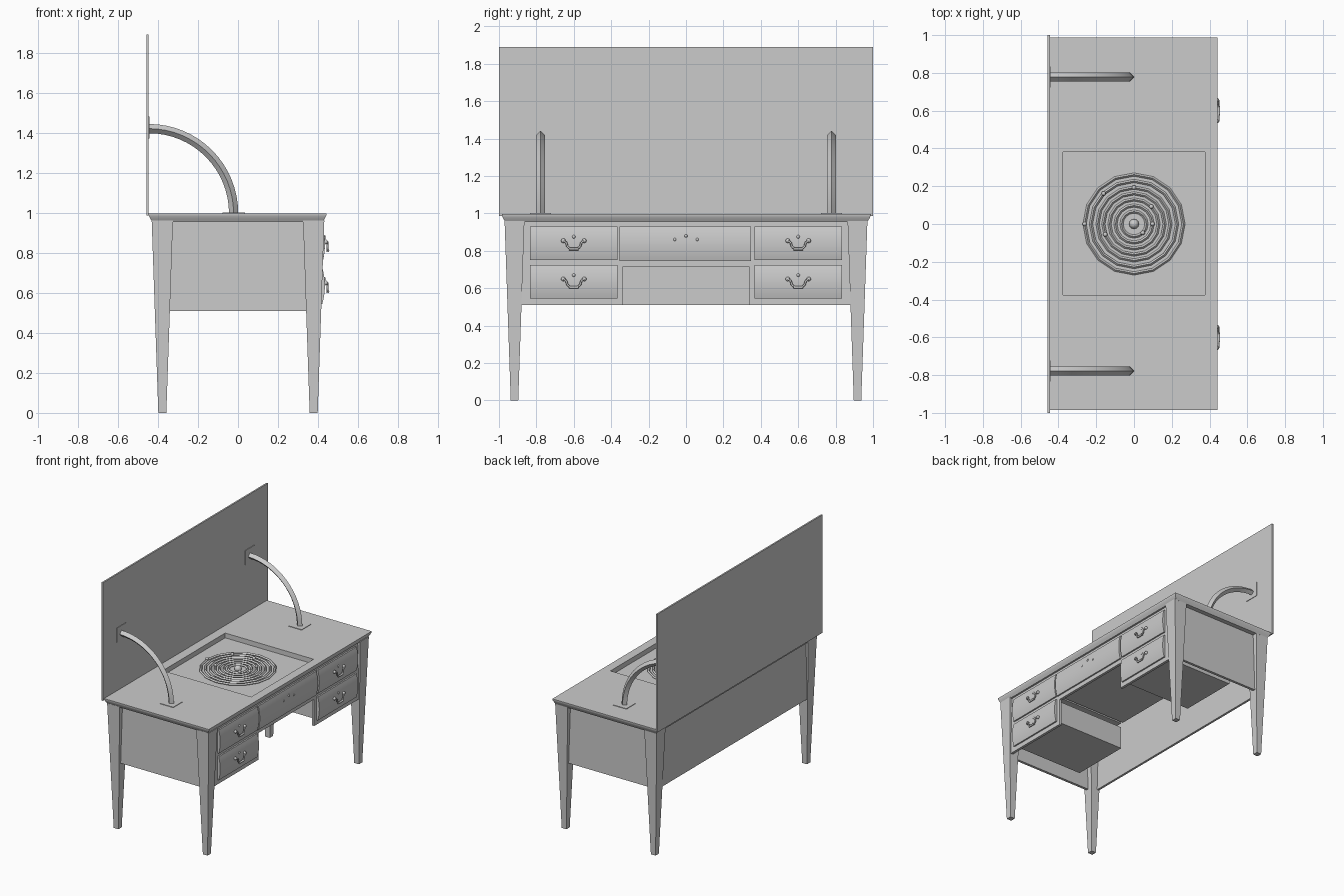
import bpy, math
from mathutils import Vector

if "Cube" in bpy.data.objects:
    bpy.data.objects.remove(bpy.data.objects["Cube"])


def mesh_obj(name, verts, faces, smooth=None):
    me = bpy.data.meshes.new(name)
    me.from_pydata(verts, [], faces)
    ob = bpy.data.objects.new(name, me)
    bpy.context.collection.objects.link(ob)
    bpy.ops.object.select_all(action='DESELECT')
    bpy.context.view_layer.objects.active = ob
    ob.select_set(True)
    bpy.ops.object.mode_set(mode='EDIT')
    bpy.ops.mesh.select_all(action='SELECT')
    bpy.ops.mesh.normals_make_consistent(inside=False)
    bpy.ops.object.mode_set(mode='OBJECT')
    if smooth:
        bpy.ops.object.shade_smooth_by_angle(angle=math.radians(smooth))
    return ob


def loft(name, rings, smooth=None):
    """Skin equal-length vertex rings and cap both ends."""
    n = len(rings[0])
    faces = [tuple(range(n)), tuple(range((len(rings) - 1) * n, len(rings) * n))]
    for r in range(len(rings) - 1):
        for i in range(n):
            j = (i + 1) % n
            faces.append((r * n + i, r * n + j, (r + 1) * n + j, (r + 1) * n + i))
    return mesh_obj(name, [v for ring in rings for v in ring], faces, smooth)


def rect(x0, x1, y0, y1, z):
    return [(x0, y0, z), (x1, y0, z), (x1, y1, z), (x0, y1, z)]


def box(name, x0, x1, y0, y1, z0, z1):
    return loft(name, [rect(x0, x1, y0, y1, z0), rect(x0, x1, y0, y1, z1)])


def ball(name, loc, r, seg=10, rings=6):
    bpy.ops.mesh.primitive_uv_sphere_add(segments=seg, ring_count=rings, radius=r, location=loc)
    ob = bpy.context.object
    ob.name = name
    bpy.ops.object.shade_smooth_by_angle(angle=math.radians(60))
    return ob


def tube(name, pts, r):
    cu = bpy.data.curves.new(name, 'CURVE')
    cu.dimensions = '3D'
    cu.bevel_depth, cu.bevel_resolution, cu.use_fill_caps = r, 2, True
    sp = cu.splines.new('POLY')
    sp.points.add(len(pts) - 1)
    for p, co in zip(sp.points, pts):
        p.co = (*co, 1)
    ob = bpy.data.objects.new(name, cu)
    bpy.context.collection.objects.link(ob)
    return ob


# Desk top: moulded edge, then a square recess sunk into the surface
edge = [(.018, .954), (.016, .960), (.010, .968), (.004, .980), (0, .990), (0, .997)]
rings = [rect(-.447 + i, .442 - i, -.985 + i, .988 - i, z) for i, z in edge]
rings += [rect(-.375, .375, -.375, .38, z) for z in (.997, .96)]
loft("desk_top", rings, 35)

# Tall back screen
box("back_screen", -.458, -.446, -1, 1, .985, 1.89)

# Tapered legs
for sx in (-1, 1):
    for sy in (-1, 1):
        cx, cy = sx * .378, sy * .917
        loft("leg", [rect(cx - a, cx + a, cy - a, cy + a, z) for a, z in ((.02, 0), (.053, .96))])

# Side and back panels
for s in (-1, 1):
    box("side_panel", -.38, .38, *sorted((s * .915, s * .935)), .51, .96)
box("back_panel", -.412, -.395, -.9, .9, .51, .96)

# Front frame: two pedestals and the shallow centre rail
box("front_centre_frame", .39, .41, -.338, .338, .715, .96)
for s in (-1, 1):
    box("front_pedestal_frame", .39, .41, *sorted((s * .338, s * .9)), .51, .96)


def drawer(name, y0, y1, z0, z1):
    """Gently bowed drawer front run along y, with its box behind."""
    prof = [(.40, z0)]
    for i in range(11):
        t = i / 10
        prof.append((.421 + .013 * (1 - (2 * t - 1) ** 2), z0 + (z1 - z0) * t))
    prof.append((.40, z1))
    loft(name + "_front", [[(x, y, z) for x, z in prof] for y in (y0, y1)], 30)
    box(name + "_box", -.19, .395, y0 + .004, y1 - .004, z0 + .004, z1 - .004)


def bail_pull(y, z):
    """Drop handle on two round posts with a keyhole stud above."""
    path = [(-.055, .022), (-.040, .012)]
    for i in range(9):
        a = math.pi * (1 + i / 8)
        path.append((.038 * math.cos(a), .004 + .028 * math.sin(a)))
    path += [(.040, .012), (.055, .022)]
    tube("drawer_handle", [(.447, y + a, z + b) for a, b in path], .0055)
    tube("handle_grip", [(.449, y + a, z - .022) for a in (-.026, 0, .026)], .0075)
    for s in (-1, 1):
        ball("handle_post", (.438, y + s * .056, z + .022), .012)
    ball("keyhole_stud", (.428, y, z + .043), .010)


# Side drawers with handles, and the plain centre drawer
for s in (-1, 1):
    for z0 in (.545, .75):
        drawer("side_drawer", *sorted((s * .365, s * .835)), z0, z0 + .18)
        bail_pull(s * .6, z0 + .082)
drawer("centre_drawer", -.355, .348, .747, .93)
for y, z in ((-.06, .86), (0, .88), (.06, .86)):
    ball("centre_stud", (.429, y, z), .009)

# Quarter-round support arms of diamond section, with mounting plates
for s in (-1, 1):
    yc, hw, n = s * .778, .023, 16
    rings = []
    for i in range(n + 1):
        a = math.pi / 2 * i / n
        d = Vector((math.cos(a), 0, math.sin(a)))
        c = Vector((-.445, yc, .997)) + d * .423
        side = Vector((0, 1, 0))
        rings.append([c + d * hw, c + side * hw, c - d * hw, c - side * hw])
    loft("support_arm", rings, 30)
    box("arm_base_plate", -.078, .034, yc - .055, yc + .055, .996, 1.001)
    box("arm_wall_plate", -.447, -.442, yc - .055, yc + .055, 1.37, 1.48)

# Concentric low-poly rings with a small ball on each, round a central ball
orbits = [(.066, -45), (.098, 0), (.13, 45), (.162, 200), (.193, 90), (.228, 135), (.262, 180)]
for r, deg in orbits:
    bpy.ops.mesh.primitive_torus_add(major_segments=16, minor_segments=4, major_radius=r,
                                     minor_radius=.009, location=(0, 0, .968))
    bpy.context.object.name = "recess_ring"
    a = math.radians(deg)
    ball("ring_ball", (r * math.cos(a), r * math.sin(a), .976), .012)
ball("centre_ball", (0, 0, .97), .026, 12, 8)
